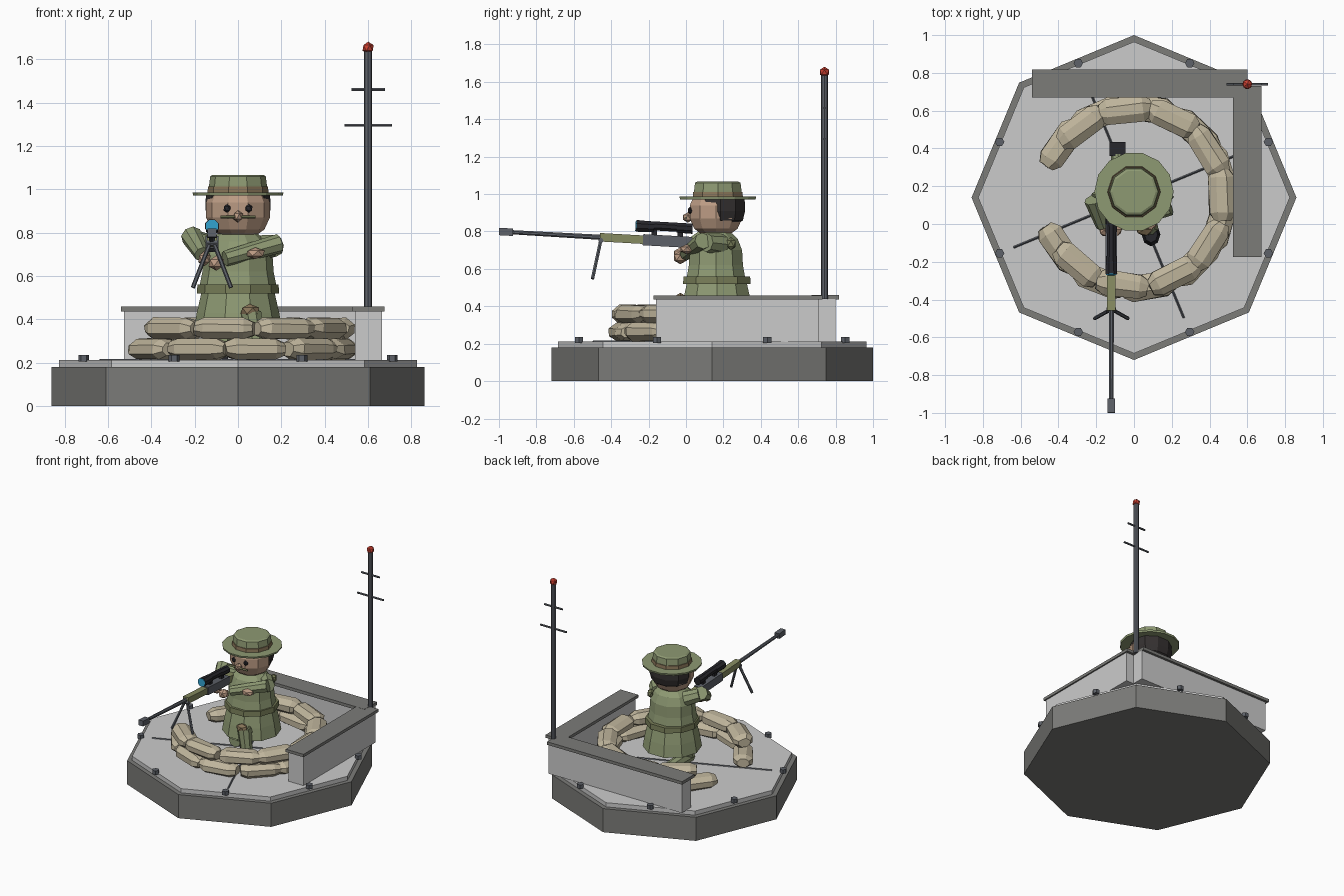
import bpy, bmesh, math, random
from mathutils import Vector, Matrix

if "Cube" in bpy.data.objects:
    bpy.data.objects.remove(bpy.data.objects["Cube"])

random.seed(4)

def mat(name, *rgb):
    m = bpy.data.materials.new(name)
    m.diffuse_color = (*rgb, 1)
    m.use_nodes = True
    m.node_tree.nodes["Principled BSDF"].inputs["Base Color"].default_value = m.diffuse_color
    return m

OLIVE = mat("olive", .27, .32, .17)
DARK_OLIVE = mat("dark_olive", .19, .21, .10)
KHAKI = mat("khaki", .24, .26, .12)
SAND = mat("sand", .52, .46, .33)
SKIN = mat("skin", .50, .33, .23)
BROWN = mat("brown", .25, .18, .10)
BLACK = mat("black", .02, .02, .025)
HAIR = mat("hair", .035, .03, .03)
STEEL = mat("steel", .11, .12, .14)
STONE = mat("stone", .20, .20, .19)
RED = mat("red", .6, .05, .03)
BLUE = mat("blue", .03, .35, .6)

def finish(name, bm, m=None):
    bmesh.ops.recalc_face_normals(bm, faces=bm.faces[:])
    me = bpy.data.meshes.new(name)
    bm.to_mesh(me)
    bm.free()
    ob = bpy.data.objects.new(name, me)
    bpy.context.collection.objects.link(ob)
    if m:
        me.materials.append(m)
    return ob

def lathe(name, profile, n, m=None, at=(0, 0, 0), sx=1, sy=1, phase=0, frame=None, jitter=0):
    """Closed stack of n-sided rings from (radius, z) pairs."""
    bm = bmesh.new()
    frame = frame or Matrix.Translation(at)
    rings = []
    for r, z in profile:
        ring = []
        for i in range(n):
            a = phase + math.tau * i / n
            p = Vector((r * sx * math.cos(a), r * sy * math.sin(a), z))
            p += Vector([random.uniform(-jitter, jitter) for _ in range(3)])
            ring.append(bm.verts.new(frame @ p))
        rings.append(ring)
    for a, b in zip(rings, rings[1:]):
        for i in range(n):
            bm.faces.new((a[i], a[(i + 1) % n], b[(i + 1) % n], b[i]))
    bm.faces.new(rings[0])
    bm.faces.new(rings[-1])
    return finish(name, bm, m)

def rod(name, p, q, r1, r2=None, n=8, m=None, phase=0):
    p, q = Vector(p), Vector(q)
    d = q - p
    f = Matrix.Translation(p) @ d.to_track_quat('Z', 'Y').to_matrix().to_4x4()
    return lathe(name, [(r1, 0), (r1 if r2 is None else r2, d.length)], n, m, frame=f, phase=phase)

def box(name, lo, hi, m=None):
    bm = bmesh.new()
    lo, hi = Vector(lo), Vector(hi)
    bmesh.ops.create_cube(bm, size=1, matrix=Matrix.Translation((lo + hi) / 2) @ Matrix.Diagonal((*(hi - lo), 1)))
    return finish(name, bm, m)

def ball(name, at, size, m, sub=1):
    bm = bmesh.new()
    bmesh.ops.create_icosphere(bm, subdivisions=sub, radius=1,
                               matrix=Matrix.Translation(at) @ Matrix.Diagonal((*size, 1)))
    return finish(name, bm, m)

# Octagonal base, deck, bolts and deck seams
C = (0, .14, 0)
lathe("base", [(.86, 0), (.86, .18)], 8, STONE, C)
lathe("deck", [(.825, .18), (.825, .212)], 8, None, C)
for k in range(8):
    a = math.radians(22.5 + 45 * k)
    lathe("bolt", [(.025, .205), (.025, .235)], 6, STEEL, (.77 * math.cos(a), .14 + .77 * math.sin(a), 0))
for deg in (22.5, -67.5):
    d = Vector((math.cos(math.radians(deg)), math.sin(math.radians(deg)), 0)) * .69
    c = Vector((0, .14, .212))
    rod("deck_seam", c - d, c + d, .006, n=4, m=STEEL)

# L-shaped wall with coping
box("back_wall", (-.525, .69, .21), (.60, .80, .44))
box("right_wall", (.54, -.16, .21), (.665, .71, .44))
box("back_wall_cap", (-.54, .67, .437), (.60, .818, .46), STONE)
box("right_wall_cap", (.525, -.175, .437), (.675, .73, .459), STONE)

# Antenna mast
rod("antenna_mast", (.6, .74, .44), (.6, .74, 1.635), .019, m=STEEL)
for z, w in ((1.295, .11), (1.46, .077)):
    rod("antenna_crossbar", (.6 - w, .74, z), (.6 + w, .74, z), .007, n=6, m=STEEL)
ball("antenna_light", (.6, .74, 1.652), (.029,) * 3, RED)

# Two staggered courses of sandbags
bag = [(.042, -.138), (.066, -.095), (.068, .095), (.042, .138)]
for z, r, angles in ((.263, .475, range(-144, 145, 32)), (.358, .465, range(-128, 129, 32))):
    for deg in angles:
        a = math.radians(deg + random.uniform(-2, 2))
        f = (Matrix.Translation((r * math.cos(a), .14 + r * math.sin(a), z))
             @ Matrix.Rotation(a, 4, 'Z') @ Matrix.Rotation(math.pi / 2, 4, 'X'))
        lathe("sandbag", bag, 8, SAND, sx=1.08, sy=.78, phase=math.pi / 8, frame=f, jitter=.004)

# Body: coat skirt, belt, torso
B = (0, .165, 0)
lathe("coat_skirt", [(.205, .34), (.19, .43), (.167, .53)], 10, OLIVE, B)
lathe("belt", [(.19, .52), (.187, .56)], 10, DARK_OLIVE, B)
lathe("torso", [(.168, .55), (.155, .62), (.15, .70), (.125, .76), (.08, .80)], 10, OLIVE, (0, .16, 0), sx=1.06, sy=.98)

# Kneeling legs and boots
rod("front_thigh", (.06, .14, .38), (.06, 0, .41), .06, .05, m=OLIVE)
rod("front_shin", (.06, -.01, .43), (.09, -.02, .25), .05, .04, m=OLIVE)
ball("knee_patch", (.055, -.03, .44), (.048, .035, .032), BROWN)
lathe("front_boot", [(.05, .21), (.05, .25), (.035, .30)], 8, BLACK, (.09, -.055, 0), sy=1.25)
rod("rear_thigh", (-.08, .16, .38), (-.085, .10, .26), .065, .05, m=OLIVE)
rod("rear_shin", (-.085, .08, .265), (-.085, .37, .26), .05, .035, m=OLIVE)
box("rear_boot", (-.13, .36, .215), (-.045, .435, .29), BLACK)

# Head, hair and face
lathe("head", [(.08, .785), (.122, .815), (.147, .87), (.147, .94), (.125, .985)], 10, SKIN, (0, .16, 0))
lathe("hair", [(.09, .83), (.132, .86), (.145, .91), (.142, .98)], 10, HAIR, (0, .185, 0), sx=1.04, sy=.95)
ball("nose", (0, .01, .875), (.025, .03, .028), SKIN)
for s in (-1, 1):
    ball("eye", (s * .05, .022, .912), (.019, .014, .02), BLACK)
rod("moustache", (-.08, .0, .872), (.08, .0, .872), .007, n=4, m=DARK_OLIVE)

# Brimmed hat
H = (0, .17, 0)
lathe("hat_brim", [(.207, .972), (.21, .986)], 14, OLIVE, H)
lathe("hat_band", [(.141, .985), (.138, .1 + .912)], 10, BROWN, H)
lathe("hat_crown", [(.135, .985), (.133, 1.02), (.128, 1.06), (.115, 1.067)], 10, OLIVE, H)

# Arms and hands
rod("right_upper_arm", (-.11, .17, .73), (-.20, .12, .765), .055, .048, m=OLIVE)
rod("right_forearm", (-.215, .13, .785), (-.165, -.01, .70), .05, .037, m=OLIVE)
ball("right_hand", (-.155, -.03, .68), (.032, .04, .035), SKIN)
rod("left_upper_arm", (.10, .19, .73), (.175, .11, .74), .058, .05, m=OLIVE)
rod("left_forearm", (.19, .09, .75), (-.06, .0, .68), .045, .036, m=OLIVE)
ball("left_hand", (-.10, -.03, .66), (.04, .04, .035), SKIN)
ball("forearm_patch", (.08, .005, .705), (.048, .04, .027), SKIN)
ball("shoulder_patch", (.13, .24, .735), (.025, .03, .035), DARK_OLIVE)

# Rifle parts placed along one gently rising axis
X = -.12
def axis(y, up=0):
    return (X, y, .743 - .057 * y + up)

def along(name, y1, y2, r1, r2=None, n=8, m=None, up=0):
    return rod(name, axis(y1, up), axis(y2, up), r1, r2, n, m, math.pi / n)

along("muzzle", -1.0, -.925, .028, n=4, m=STEEL)
along("barrel", -.93, -.44, .012, .015, m=STEEL)
along("handguard", -.46, -.22, .032, n=4, m=KHAKI)
along("receiver", -.23, .03, .042, n=4, m=STEEL)
along("stock", .02, .20, .036, n=4, m=KHAKI)

# Scope with lens and mounts
along("scope_tube", -.20, .0, .026, m=BLACK, up=.077)
along("scope_front_bell", -.265, -.17, .034, .03, m=BLACK, up=.072)
along("scope_eyepiece", -.05, .035, .028, .03, m=BLACK, up=.074)
along("scope_lens", -.27, -.262, .031, m=BLUE, up=.072)
for y in (-.17, -.03):
    box("scope_mount", (X - .012, y - .015, .76), (X + .012, y + .015, .81), BLACK)

# Bipod
for s in (-1, 1):
    rod("bipod_leg", (X + s * .008, -.455, .755), (X + s * .088, -.50, .547), .010, n=6, m=STEEL)
rod("bipod_hinge", (X - .025, -.455, .752), (X + .025, -.455, .752), .014, n=6, m=STEEL)
